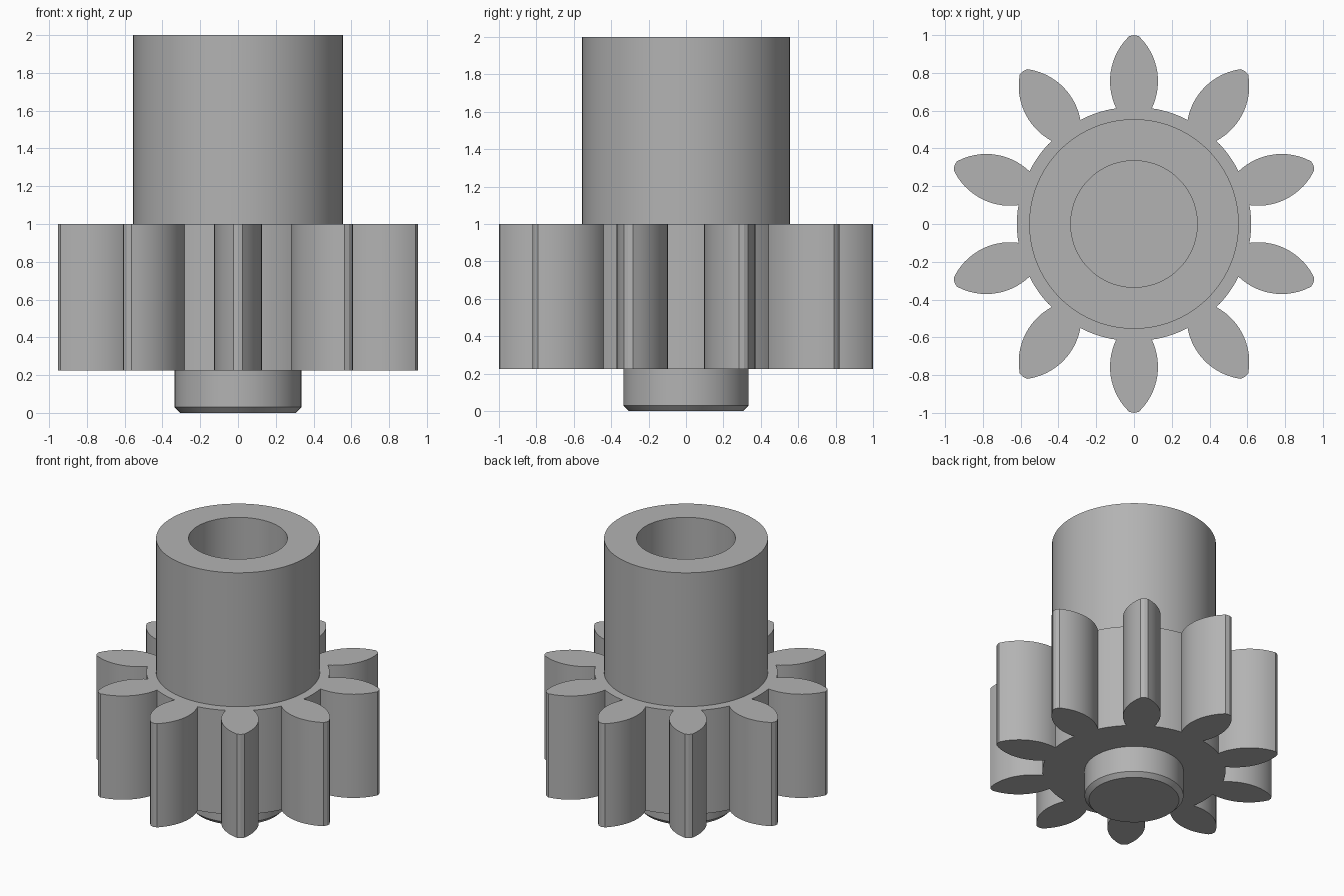
import bpy, bmesh, math
from mathutils import Matrix

if "Cube" in bpy.data.objects:
    bpy.data.objects.remove(bpy.data.objects["Cube"])

steel = bpy.data.materials.new("grey_steel")
steel.diffuse_color = (0.45, 0.45, 0.45, 1)
steel.use_nodes = True
steel.node_tree.nodes["Principled BSDF"].inputs["Base Color"].default_value = steel.diffuse_color


def finish(name, bm):
    bmesh.ops.recalc_face_normals(bm, faces=bm.faces)
    mesh = bpy.data.meshes.new(name)
    bm.to_mesh(mesh)
    bm.free()
    mesh.materials.append(steel)
    ob = bpy.data.objects.new(name, mesh)
    bpy.context.collection.objects.link(ob)
    bpy.ops.object.select_all(action='DESELECT')
    bpy.context.view_layer.objects.active = ob
    ob.select_set(True)
    bpy.ops.object.shade_smooth_by_angle(angle=math.radians(20))
    return ob


def lathe(name, profile, steps=96):
    """Spin an (r, z) profile around z; r = 0 closes on the axis."""
    bm = bmesh.new()
    vs = [bm.verts.new((r, 0, z)) for r, z in profile]
    es = [bm.edges.new(pair) for pair in zip(vs, vs[1:])]
    bmesh.ops.spin(bm, geom=vs + es, axis=(0, 0, 1), cent=(0, 0, 0),
                   angle=2 * math.pi, steps=steps)
    bmesh.ops.remove_doubles(bm, verts=bm.verts, dist=1e-5)
    return finish(name, bm)


# Gear outline: ten teeth with circular-arc flanks and a narrow tip
TEETH, ROOT, Z0, Z1 = 10, 0.62, 0.225, 1.0
R, MID, WIDE = 0.331, 0.756, 0.127          # flank radius, widest point, half width
right = []
for i in range(15):
    y = 0.612 + (0.995 - 0.612) * i / 14
    right.append((WIDE - R + math.sqrt(R * R - (y - MID) ** 2), y))
tooth = right + [(0, 1.0)] + [(-x, y) for x, y in reversed(right)]

# Root arc from this tooth to the next
pitch = 2 * math.pi / TEETH
half = math.atan2(right[0][0], right[0][1])
for i in range(1, 8):
    a = math.pi / 2 + half + (pitch - 2 * half) * i / 8
    tooth.append((ROOT * math.cos(a), ROOT * math.sin(a)))

bm = bmesh.new()
ring = []
for t in range(TEETH):
    rot = Matrix.Rotation(t * pitch, 3, 'Z')
    for x, y in tooth:
        v = bm.verts.new((x, y, Z0))
        v.co = rot @ v.co
        ring.append(v)
base = bm.faces.new(ring)
top = bmesh.ops.extrude_face_region(bm, geom=[base], use_keep_orig=True)
bmesh.ops.translate(bm, vec=(0, 0, Z1 - Z0),
                    verts=[g for g in top["geom"] if isinstance(g, bmesh.types.BMVert)])
finish("gear", bm)

# Hollow hub standing on the gear
lathe("hub_sleeve", [(0.555, Z1), (0.555, 2), (0.335, 2), (0.335, Z1)])

# Chamfered pin below the gear
lathe("bottom_pin", [(0.335, Z0), (0.335, 0.03), (0.305, 0), (0, 0)])
